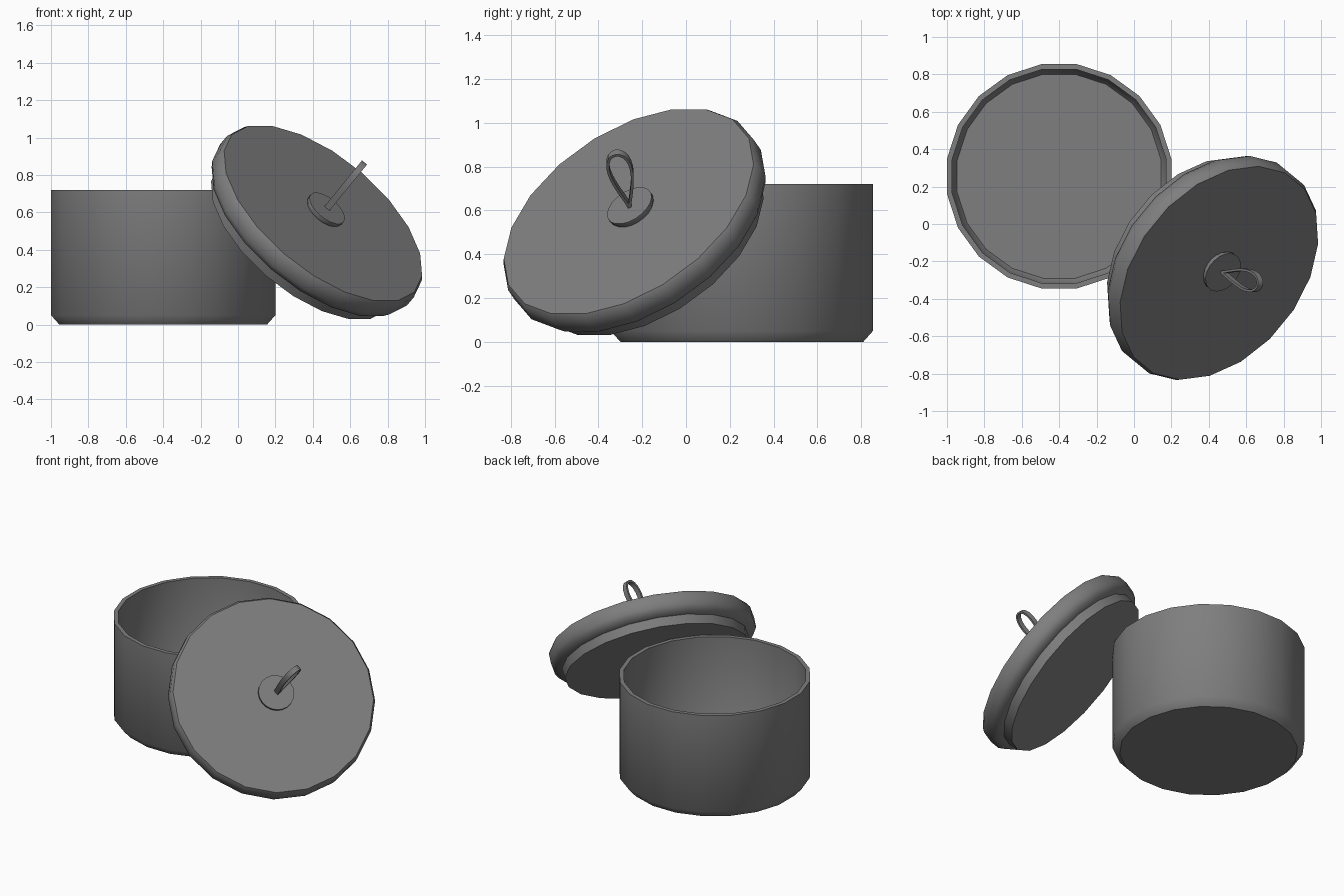
import bpy, bmesh, math
from mathutils import Vector, Matrix

cube = bpy.data.objects.get("Cube")
if cube:
    bpy.data.objects.remove(cube, do_unlink=True)

SIDES = 20
grey = bpy.data.materials.new("dark_grey_metal")
grey.use_nodes = True
colour = (0.21, 0.21, 0.21, 1)
grey.diffuse_color = colour
grey.node_tree.nodes["Principled BSDF"].inputs["Base Color"].default_value = colour


def finish(bm, name, matrix, angle):
    """Turn a bmesh into a placed, shaded object."""
    bmesh.ops.remove_doubles(bm, verts=bm.verts, dist=0.0005)
    bmesh.ops.recalc_face_normals(bm, faces=bm.faces)
    mesh = bpy.data.meshes.new(name)
    bm.to_mesh(mesh)
    bm.free()
    mesh.materials.append(grey)
    obj = bpy.data.objects.new(name, mesh)
    bpy.context.collection.objects.link(obj)
    obj.matrix_world = matrix
    bpy.ops.object.select_all(action='DESELECT')
    obj.select_set(True)
    bpy.context.view_layer.objects.active = obj
    bpy.ops.object.shade_smooth_by_angle(angle=math.radians(angle))
    return obj


def lathe(name, profile, matrix, angle=44):
    """Revolve (radius, height) points around the local z axis."""
    bm = bmesh.new()
    turn = Matrix.Rotation(math.pi / SIDES, 3, 'Z')
    verts = [bm.verts.new(turn @ Vector((r, 0, h))) for r, h in profile]
    edges = [bm.edges.new(pair) for pair in zip(verts, verts[1:])]
    bmesh.ops.spin(bm, geom=verts + edges, cent=(0, 0, 0), axis=(0, 0, 1),
                   angle=math.tau, steps=SIDES)
    return finish(bm, name, matrix, angle)


def strap_loop(name, length, width, breadth, thickness, matrix, steps=24):
    """Teardrop loop of flat strap: length along z, width along y."""
    def point(t):
        return Vector((0, width * math.sin(t) * abs(math.sin(t / 2)) ** 1.5,
                       length * (1 - math.cos(t)) / 2))
    bm = bmesh.new()
    rings = []
    for i in range(steps + 1):
        t = 0.25 + (math.tau - 0.5) * i / steps
        tangent = (point(t + 0.01) - point(t - 0.01)).normalized()
        side = Vector((1, 0, 0))
        out = tangent.cross(side)
        rings.append([bm.verts.new(point(t) + side * a * breadth / 2 + out * b * thickness / 2)
                      for a, b in ((-1, -1), (1, -1), (1, 1), (-1, 1))])
    for r, s in zip(rings, rings[1:]):
        for k in range(4):
            bm.faces.new((r[k], r[k - 1], s[k - 1], s[k]))
    bm.faces.new(rings[0])
    bm.faces.new(rings[-1])
    return finish(bm, name, matrix, 40)


# Open pot with chamfered foot and hollow inside
R = 0.607
lathe("pot", [(0, 0), (R - 0.045, 0), (R, 0.05), (R, 0.72), (R - 0.028, 0.72),
              (R - 0.028, 0.075), (R - 0.055, 0.035), (0, 0.035)],
      Matrix.Translation((-0.4, 0.255, 0)))

# Lid leaning against the pot
normal = Vector((0.566, -0.465, 0.68)).normalized()
tilt = normal.to_track_quat('Z', 'Y').to_matrix().to_4x4()
lathe("lid", [(0, 0), (0.645, 0), (0.66, -0.025), (0.66, -0.09), (0.64, -0.125),
              (0.60, -0.14), (0.592, -0.2), (0, -0.2)],
      Matrix.Translation((0.455, -0.262, 0.595)) @ tilt)

# Round handle base on the lid
base = Vector((0.46, -0.245, 0.602))
lathe("handle_base", [(0, -0.005), (0.105, -0.005), (0.115, 0.012), (0.115, 0.03), (0, 0.03)],
      Matrix.Translation(base) @ tilt)

# Strap handle, leaning a little off the lid axis
up = Vector((0.62, -0.2, 0.76)).normalized()
across = (Vector((0, 1, 0)) - up * up.y).normalized()
frame = Matrix((across.cross(up), across, up)).transposed().to_4x4()
strap_loop("handle_loop", 0.32, 0.075, 0.035, 0.013,
           Matrix.Translation(base + normal * 0.025) @ frame)
